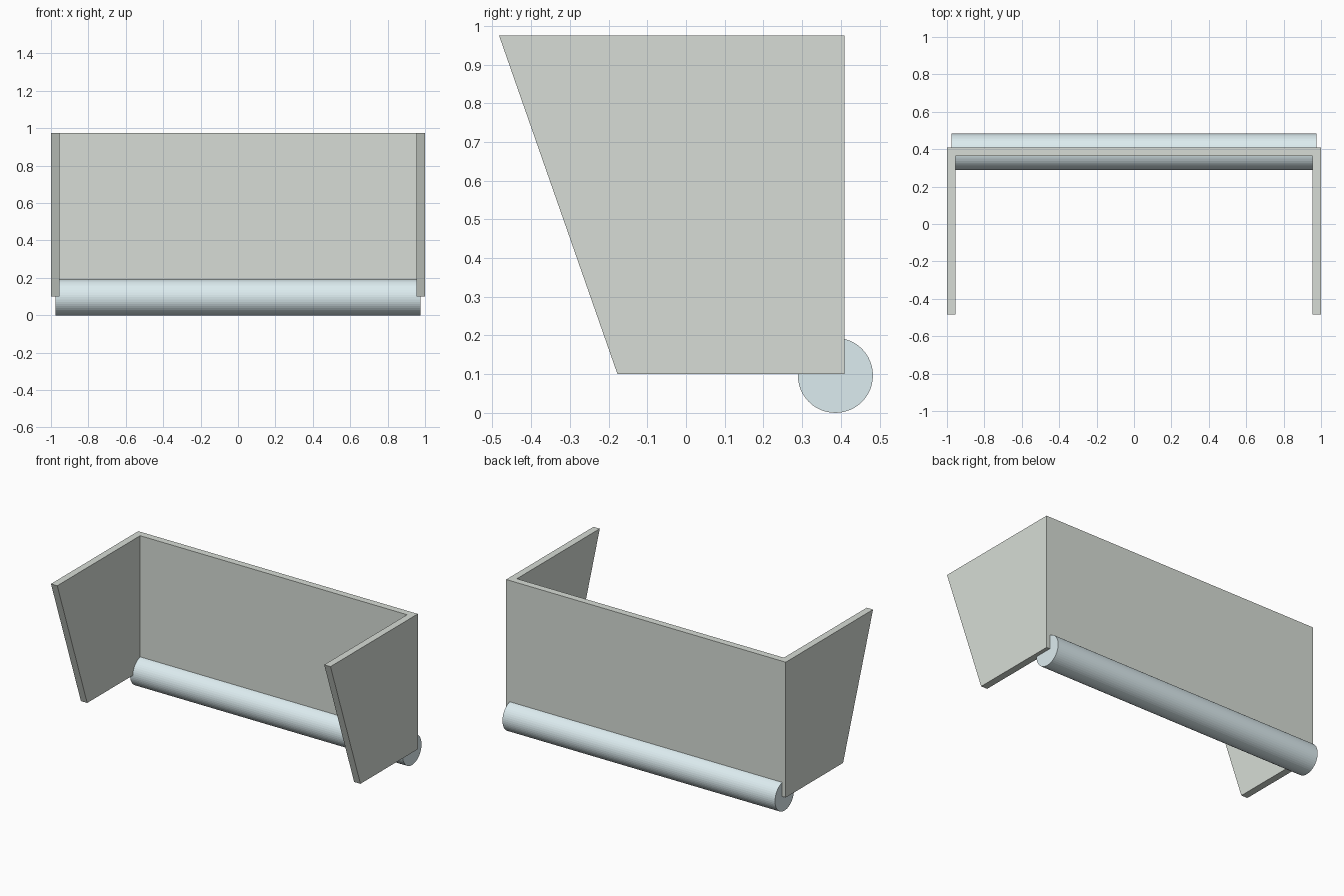
import bpy, bmesh, math
from mathutils import Matrix

if "Cube" in bpy.data.objects:
    bpy.data.objects.remove(bpy.data.objects["Cube"])


def finish(bm, name, color):
    bmesh.ops.recalc_face_normals(bm, faces=bm.faces)
    mesh = bpy.data.meshes.new(name)
    bm.to_mesh(mesh)
    bm.free()
    mat = bpy.data.materials.new(name + "_material")
    mat.diffuse_color = color
    mat.use_nodes = True
    mat.node_tree.nodes["Principled BSDF"].inputs["Base Color"].default_value = mat.diffuse_color
    mesh.materials.append(mat)
    obj = bpy.data.objects.new(name, mesh)
    bpy.context.collection.objects.link(obj)
    return obj


# U-shaped shell: back panel and two side panels with sloped front edges
WALL, BACK, BOTTOM, TOP = 0.045, 0.409, 0.10, 0.975


def u_outline(front):
    inner = 1 - WALL
    return [(-1, front), (-1, BACK), (1, BACK), (1, front),
            (inner, front), (inner, BACK - WALL),
            (-inner, BACK - WALL), (-inner, front)]


bm = bmesh.new()
low = [bm.verts.new((x, y, BOTTOM)) for x, y in u_outline(-0.177)]
high = [bm.verts.new((x, y, TOP)) for x, y in u_outline(-0.483)]
bm.faces.new(low)
bm.faces.new(high)
for i in range(len(low)):
    j = (i + 1) % len(low)
    bm.faces.new((low[i], low[j], high[j], high[i]))
finish(bm, "panel_shell", (0.68, 0.72, 0.67, 1))

# Roller along the lower back edge
R = 0.097
bm = bmesh.new()
bmesh.ops.create_cone(
    bm, cap_ends=True, segments=48, radius1=R, radius2=R, depth=1.95,
    matrix=Matrix.Translation((0, 0.386, R)) @ Matrix.Rotation(math.pi / 2, 4, 'Y'))
finish(bm, "roller", (0.72, 0.84, 0.87, 1))
